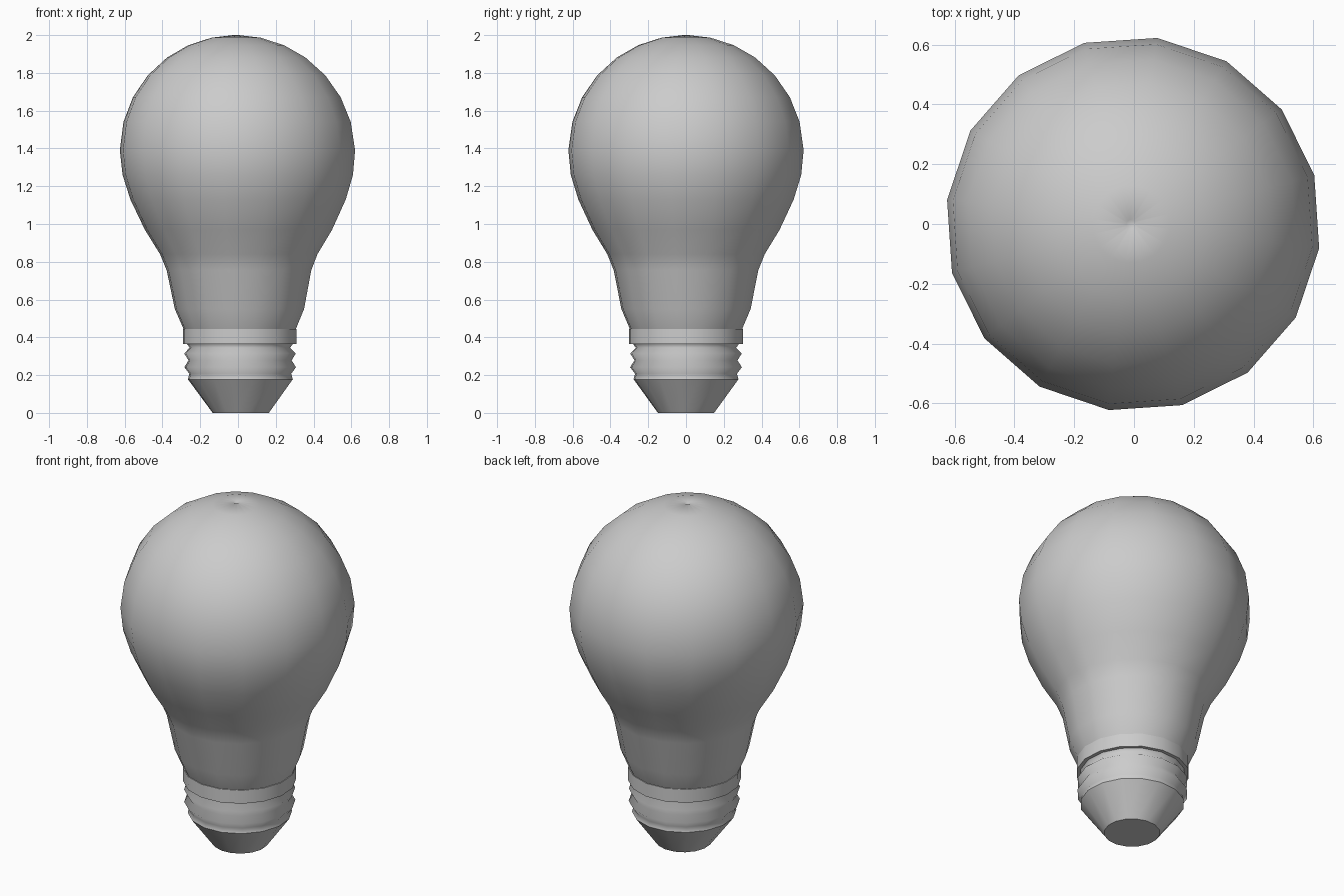
import bpy, bmesh, math

if "Cube" in bpy.data.objects:
    bpy.data.objects.remove(bpy.data.objects["Cube"])

SIDES = 16
TURN = math.radians(15.1)


def lathe(name, profile, angle, cap_bottom=False, cap_top=False):
    """Revolve (radius, z) points, bottom to top, with the model's slight lean."""
    bm = bmesh.new()
    rings = []
    for r, z in profile:
        cx = 0.0145 - 0.0125 * z
        n = SIDES if r > 0 else 1
        rings.append([bm.verts.new((cx + r * math.cos(TURN + math.tau * i / SIDES),
                                    r * math.sin(TURN + math.tau * i / SIDES), z))
                      for i in range(n)])
    for a, b in zip(rings, rings[1:]):
        for i in range(SIDES):
            j = (i + 1) % SIDES
            if len(b) == 1:
                bm.faces.new((a[i], a[j], b[0]))
            else:
                bm.faces.new((a[i], a[j], b[j], b[i]))
    if cap_bottom:
        bm.faces.new(rings[0][::-1])
    if cap_top:
        bm.faces.new(rings[-1])
    mesh = bpy.data.meshes.new(name)
    bm.to_mesh(mesh)
    bm.free()
    ob = bpy.data.objects.new(name, mesh)
    bpy.context.collection.objects.link(ob)
    bpy.ops.object.select_all(action='DESELECT')
    ob.select_set(True)
    bpy.context.view_layer.objects.active = ob
    bpy.ops.object.shade_smooth_by_angle(angle=math.radians(angle))
    return ob


# Glass: neck, shoulder and globe, with a tiny dimple at the crown
glass = [(0.298, 0.44), (0.345, 0.55), (0.386, 0.755), (0.42, 0.84),
         (0.5, 0.97), (0.575, 1.13), (0.615, 1.26)]
for deg in (1, 15, 28, 41, 54, 66, 78):
    t = math.radians(deg)
    glass.append((0.628 * math.cos(t), 1.38 + 0.62 * math.sin(t)))
glass += [(0.015, 2.0), (0.0, 1.985)]
lathe("glass_bulb", glass, 60)

# Collar: straight band between the glass and the thread
lathe("collar", [(0.26, 0.365), (0.303, 0.365), (0.303, 0.443), (0.29, 0.445)], 30)

# Screw thread: rounded ridges
lathe("screw_thread", [(0.285, 0.368), (0.268, 0.345), (0.298, 0.315), (0.275, 0.278),
                       (0.298, 0.242), (0.272, 0.207), (0.28, 0.178)], 180)

# Contact tip: tapered cap under the thread
lathe("contact_tip", [(0.15, 0.0), (0.28, 0.178)], 30, cap_bottom=True)
